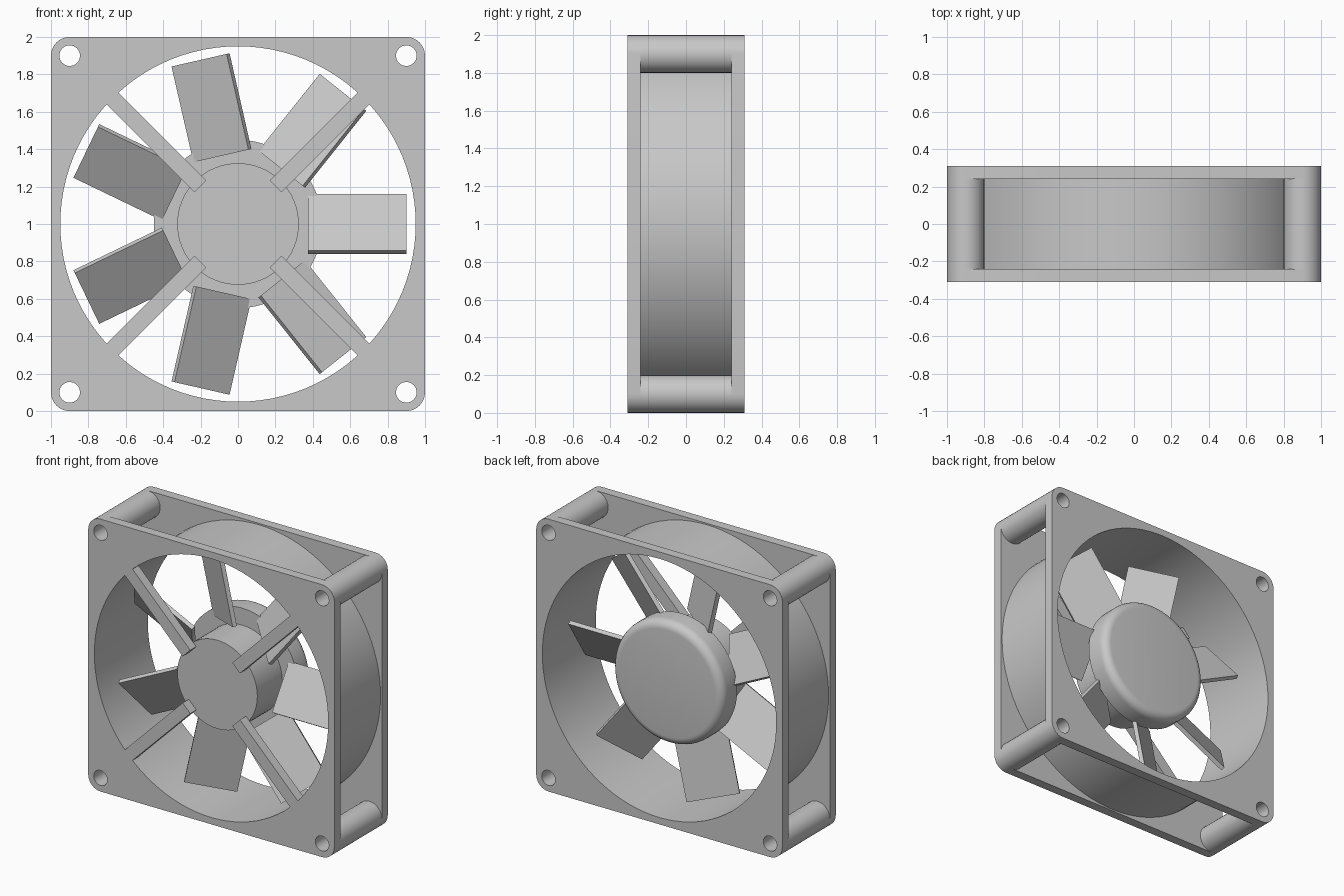
import bpy, bmesh
from math import pi, cos, sin, radians
from mathutils import Matrix

cube = bpy.data.objects.get("Cube")
if cube:
    bpy.data.objects.remove(cube, do_unlink=True)

grey = bpy.data.materials.new("plain_grey")
grey.use_nodes = True
grey.diffuse_color = (0.58, 0.58, 0.58, 1)
grey.node_tree.nodes["Principled BSDF"].inputs["Base Color"].default_value = (0.58, 0.58, 0.58, 1)

CENTRE_Z = 1.0
FRONT, BACK = -0.31, 0.31      # outer faces of the plates
PLATE = 0.07                   # plate thickness
BORE = 0.95                    # radius of the air duct
POST = 0.9                     # corner post offset
HOLE = 0.055                   # screw hole radius


def finish(obj, smooth=True):
    obj.data.materials.clear()
    obj.data.materials.append(grey)
    bpy.ops.object.select_all(action='DESELECT')
    obj.select_set(True)
    bpy.context.view_layer.objects.active = obj
    if smooth:
        bpy.ops.object.shade_smooth_by_angle(angle=radians(35))
    return obj


def mesh_object(name, bm, smooth=True):
    bmesh.ops.recalc_face_normals(bm, faces=bm.faces)
    mesh = bpy.data.meshes.new(name)
    bm.to_mesh(mesh)
    bm.free()
    obj = bpy.data.objects.new(name, mesh)
    obj.location.z = CENTRE_Z
    bpy.context.collection.objects.link(obj)
    return finish(obj, smooth)


def circle(r, cx=0, cz=0, n=32):
    return [(cx + r * cos(2 * pi * i / n), cz + r * sin(2 * pi * i / n)) for i in range(n)]


def rounded_square(half, r, n=8):
    pts = []
    for k, (sx, sz) in enumerate([(1, 1), (-1, 1), (-1, -1), (1, -1)]):
        for i in range(n + 1):
            a = (k + i / n) * pi / 2
            pts.append((sx * (half - r) + r * cos(a), sz * (half - r) + r * sin(a)))
    return pts


def extrude_outline(name, loops, y0, y1):
    """Fill an outline with holes in the x-z plane and give it depth along y."""
    curve = bpy.data.curves.new(name, 'CURVE')
    curve.dimensions = '2D'
    curve.fill_mode = 'BOTH'
    curve.extrude = (y1 - y0) / 2
    for loop in loops:
        spline = curve.splines.new('POLY')
        spline.points.add(len(loop) - 1)
        for point, (x, z) in zip(spline.points, loop):
            point.co = (x, z, 0, 1)
        spline.use_cyclic_u = True
    obj = bpy.data.objects.new(name, curve)
    obj.rotation_euler.x = pi / 2
    obj.location = (0, (y0 + y1) / 2, CENTRE_Z)
    bpy.context.collection.objects.link(obj)
    bpy.ops.object.select_all(action='DESELECT')
    obj.select_set(True)
    bpy.context.view_layer.objects.active = obj
    bpy.ops.object.convert(target='MESH')
    obj = bpy.context.view_layer.objects.active
    bm = bmesh.new()
    bm.from_mesh(obj.data)
    bmesh.ops.remove_doubles(bm, verts=bm.verts, dist=1e-4)
    bmesh.ops.recalc_face_normals(bm, faces=bm.faces)
    bm.to_mesh(obj.data)
    bm.free()
    return finish(obj)


def lathe(name, profile, steps=64):
    """Spin (radius, y) points around the fan axis."""
    bm = bmesh.new()
    verts = [bm.verts.new((r, y, 0)) for r, y in profile]
    edges = [bm.edges.new(pair) for pair in zip(verts, verts[1:])]
    bmesh.ops.spin(bm, geom=verts + edges, axis=(0, 1, 0), cent=(0, 0, 0),
                   angle=2 * pi, steps=steps)
    bmesh.ops.remove_doubles(bm, verts=bm.verts, dist=1e-4)
    return mesh_object(name, bm)


def box(name, size, matrix):
    bm = bmesh.new()
    bmesh.ops.create_cube(bm, size=1, matrix=matrix @ Matrix.Diagonal((*size, 1)))
    return mesh_object(name, bm, smooth=False)


corners = [(sx * POST, sz * POST) for sx in (-1, 1) for sz in (-1, 1)]

# Square plates with the duct opening and screw holes
plate_loops = [rounded_square(1, 0.1), circle(BORE, n=96)]
plate_loops += [circle(HOLE, x, z) for x, z in corners]
extrude_outline("front_plate", plate_loops, FRONT, FRONT + PLATE)
extrude_outline("back_plate", plate_loops, BACK - PLATE, BACK)

# Round duct and hollow corner posts between the plates
inner = (FRONT + PLATE, BACK - PLATE)
extrude_outline("duct", [circle(0.99, n=96), circle(BORE, n=96)], *inner)
for i, (x, z) in enumerate(corners):
    extrude_outline(f"corner_post_{i + 1}", [circle(0.1, x, z), circle(HOLE, x, z)], *inner)

# Motor housing, held by four diagonal struts
lathe("motor_housing", [(0, -0.24), (0.325, -0.24), (0.325, 0.06), (0, 0.06)])
r0, r1 = 0.285, 0.955
for i in range(4):
    turn = Matrix.Rotation(pi / 4 + i * pi / 2, 4, 'Y')
    place = Matrix.Translation(((r0 + r1) / 2, FRONT + PLATE / 2, 0))
    box(f"strut_{i + 1}", (r1 - r0, PLATE, 0.088), turn @ place)

# Rotor cap with a rounded back rim
R, rim, y_back = 0.45, 0.06, 0.22
arc = [(R - rim + rim * cos(a), y_back - rim + rim * sin(a))
       for a in (i * pi / 12 for i in range(7))]
lathe("rotor", [(0, 0.05), (R, 0.05)] + arc + [(0, y_back)])

# Seven pitched flat blades
BLADES = 7
for i in range(BLADES):
    turn = Matrix.Rotation(-2 * pi * i / BLADES, 4, 'Y')
    place = Matrix.Translation((0.6375, -0.03, 0))
    pitch = Matrix.Rotation(radians(57), 4, 'X')
    box(f"blade_{i + 1}", (0.525, 0.36, 0.03), turn @ place @ pitch)
